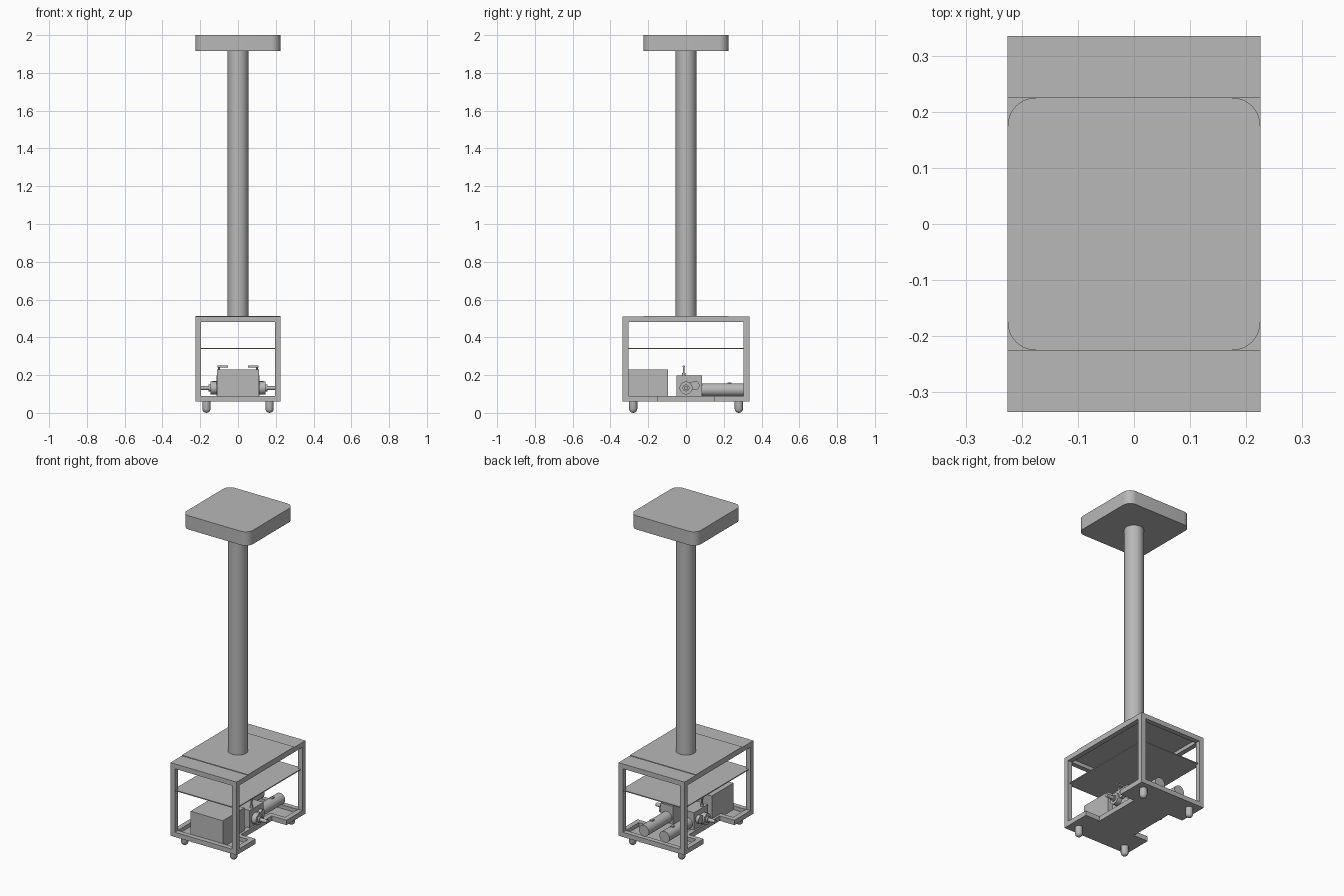
import bpy, bmesh, math
from mathutils import Matrix, Vector

if "Cube" in bpy.data.objects:
    bpy.data.objects.remove(bpy.data.objects["Cube"], do_unlink=True)

grey = bpy.data.materials.new("plain grey")
grey.use_nodes = True
grey.diffuse_color = (0.48, 0.48, 0.48, 1)
grey.node_tree.nodes["Principled BSDF"].inputs["Base Color"].default_value = grey.diffuse_color


def finish(name, bm, smooth=False):
    mesh = bpy.data.meshes.new(name)
    bmesh.ops.recalc_face_normals(bm, faces=bm.faces)
    bm.to_mesh(mesh)
    bm.free()
    mesh.materials.append(grey)
    obj = bpy.data.objects.new(name, mesh)
    bpy.context.collection.objects.link(obj)
    if smooth:
        bpy.ops.object.select_all(action="DESELECT")
        obj.select_set(True)
        bpy.context.view_layer.objects.active = obj
        bpy.ops.object.shade_smooth_by_angle(angle=math.radians(35))
    return obj


def box(name, x, y, z, round_upright=0):
    """Box given by its (low, high) range on each axis."""
    bm = bmesh.new()
    bmesh.ops.create_cube(bm, size=1)
    for v in bm.verts:
        v.co = [r[0] + (c + 0.5) * (r[1] - r[0]) for c, r in zip(v.co, (x, y, z))]
    if round_upright:
        upright = [e for e in bm.edges
                   if abs(e.verts[0].co.z - e.verts[1].co.z) > 0.001]
        bmesh.ops.bevel(bm, geom=upright, offset=round_upright, segments=10,
                        profile=0.5, affect="EDGES")
    return finish(name, bm, bool(round_upright))


def rod(name, start, end, radius, sides=32):
    """Cylinder between two points."""
    a, b = Vector(start), Vector(end)
    turn = (b - a).to_track_quat("Z", "Y").to_matrix().to_4x4()
    bm = bmesh.new()
    bmesh.ops.create_cone(bm, cap_ends=True, segments=sides, radius1=radius,
                          radius2=radius, depth=(b - a).length,
                          matrix=Matrix.Translation((a + b) / 2) @ turn)
    return finish(name, bm, True)


def span(side, a, b):
    return tuple(sorted((side * a, side * b)))


W, D, T = 0.225, 0.335, 0.03          # half width, half depth, tube size
NX, NY = 0.125, 0.15                  # wheel notch inner x and half length
LOW, HIGH = 0.06, 0.51                # underside and top of the frame
SIDES = (("right", -1), ("left", 1))
ENDS = (("front", -1), ("back", 1))

# Head, column and top panels
box("head", (-W, W), (-W, W), (1.915, 2.0), 0.05)
rod("column", (0, 0, HIGH), (0, 0, 1.915), 0.055, 48)
box("top_panel", (-W, W), (-W, W), (HIGH - 0.008, HIGH + 0.004))
for end, e in ENDS:
    box(end + "_top_panel", (-W, W), span(e, W, D), (HIGH - 0.008, HIGH))

# Shelf
box("shelf", (-W + 0.012, W - 0.012), (-D + 0.012, D - 0.012), (0.337, 0.343))

# Base plate with a wheel notch on each side
outline = [(-W, -D), (W, -D), (W, -NY), (NX, -NY), (NX, NY), (W, NY),
           (W, D), (-W, D), (-W, NY), (-NX, NY), (-NX, -NY), (-W, -NY)]
bm = bmesh.new()
face = bm.faces.new([bm.verts.new((x, y, LOW)) for x, y in outline])
grown = bmesh.ops.extrude_face_region(bm, geom=[face])
bmesh.ops.translate(bm, vec=(0, 0, 0.006),
                    verts=[g for g in grown["geom"] if isinstance(g, bmesh.types.BMVert)])
finish("base_plate", bm)

# Frame tubes
for end, e in ENDS:
    for level, z in (("lower", LOW), ("upper", HIGH - T)):
        box(f"{end}_{level}_rail", (-W, W), span(e, D - T, D), (z, z + T - 0.001))
    for side, s in SIDES:
        tag = f"{end}_{side}_"
        box(tag + "post", span(s, W - T, W), span(e, D - T, D), (LOW, HIGH - 0.001))
        box(tag + "base_rail", span(s, W - T, W), span(e, NY, D), (LOW, LOW + T))
        box(tag + "notch_rail", span(s, NX - T, W), span(e, NY, NY + T), (LOW, LOW + T))
for side, s in SIDES:
    box(side + "_upper_rail", span(s, W - T, W), (-D, D), (HIGH - T, HIGH - 0.001))
    box(side + "_inner_rail", span(s, NX - T, NX), (-NY, NY), (LOW, LOW + T))

# Rounded feet, turned from a profile
profile = [(0, 0), (0.01, 0.002), (0.018, 0.009), (0.022, 0.02), (0.022, LOW), (0, LOW)]
for end, e in ENDS:
    for side, s in SIDES:
        bm = bmesh.new()
        verts = [bm.verts.new((r, 0, z)) for r, z in profile]
        edges = [bm.edges.new(p) for p in zip(verts, verts[1:])]
        bmesh.ops.spin(bm, geom=verts + edges, axis=(0, 0, 1), cent=(0, 0, 0),
                       angle=math.tau, steps=24)
        bmesh.ops.remove_doubles(bm, verts=bm.verts, dist=0.0001)
        bmesh.ops.translate(bm, verts=bm.verts, vec=(s * 0.167, e * 0.28, 0))
        finish(f"{end}_{side}_foot", bm, True)

# Battery
box("battery", (-0.11, 0.11), (-0.305, -0.095), (LOW + 0.006, 0.23))

# Drive units
for side, s in SIDES:
    tag = side + "_"
    mx = s * 0.07
    rod(tag + "motor", (mx, 0.085, 0.122), (mx, 0.31, 0.122), 0.034)
    box(tag + "motor_terminal", span(s, 0.06, 0.08), (0.22, 0.24), (0.15, 0.16))
    box(tag + "gearbox", span(s, 0.03, 0.115), (-0.05, 0.085), (0.085, 0.197))
    rod(tag + "hub_flange", (s * 0.115, 0, 0.132), (s * 0.145, 0, 0.132), 0.034)
    rod(tag + "axle", (s * 0.145, 0, 0.132), (s * 0.2, 0, 0.132), 0.011, 20)
    rod(tag + "axle_collar", (s * 0.145, 0, 0.132), (s * 0.155, 0, 0.132), 0.018, 20)
    rod(tag + "idler_flange", (s * 0.115, 0.048, 0.145), (s * 0.135, 0.048, 0.145), 0.024)
    box(tag + "gearbox_link", span(s, 0.115, 0.128), (0, 0.05), (0.125, 0.16))
    # Release lever
    rod(tag + "lever_post", (s * 0.1, -0.012, 0.195), (s * 0.1, -0.012, 0.247), 0.005, 12)
    rod(tag + "lever_collar", (s * 0.1, -0.012, 0.195), (s * 0.1, -0.012, 0.212), 0.009, 16)
    rod(tag + "lever_handle", (s * 0.052, -0.012, 0.245), (s * 0.108, -0.012, 0.245), 0.006, 12)
